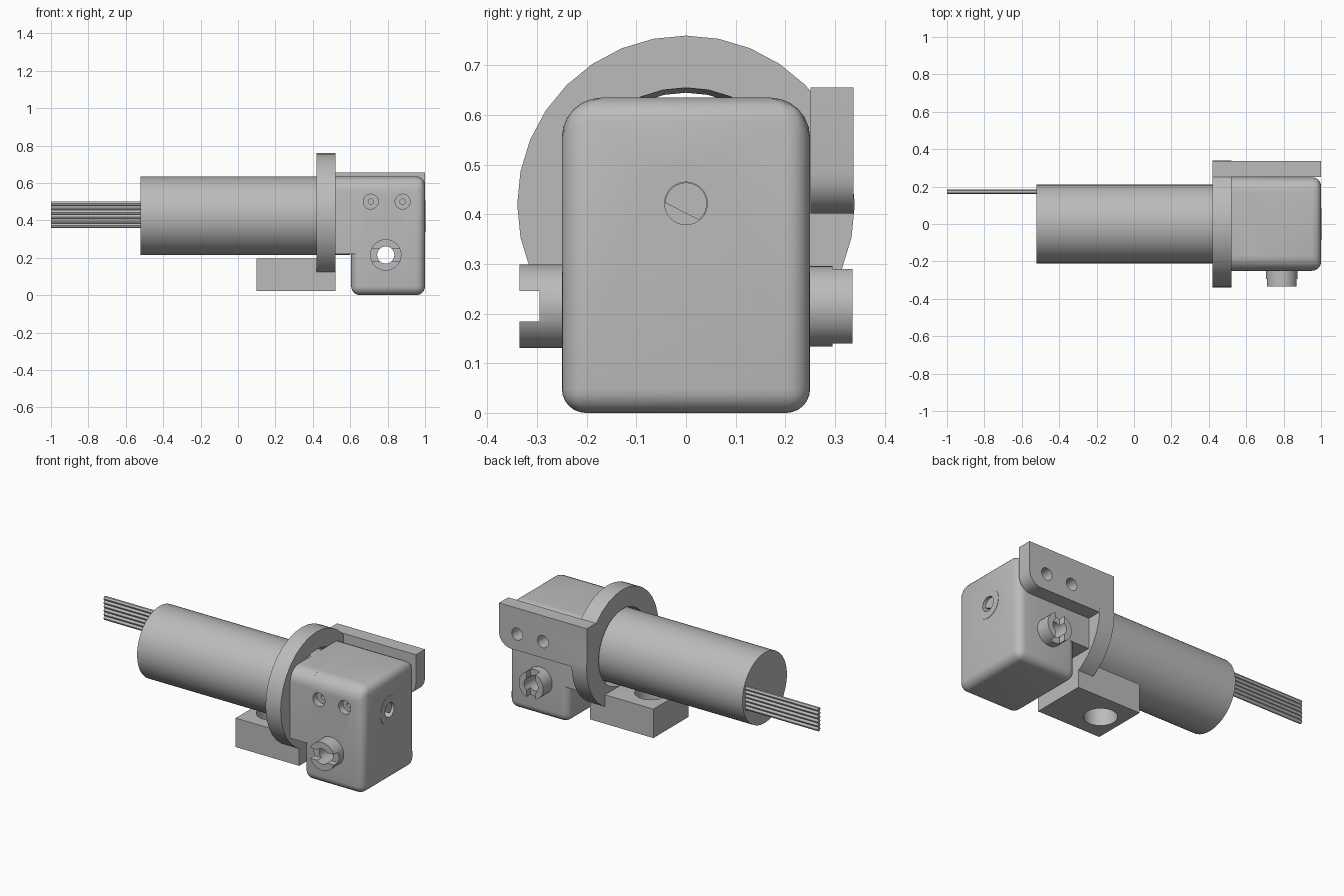
import bpy, bmesh, math
from mathutils import Matrix, Vector

if "Cube" in bpy.data.objects:
    bpy.data.objects.remove(bpy.data.objects["Cube"], do_unlink=True)

grey = bpy.data.materials.new("plain grey")
grey.use_nodes = True
grey.diffuse_color = (0.5, 0.5, 0.5, 1)
grey.node_tree.nodes["Principled BSDF"].inputs["Base Color"].default_value = (0.5, 0.5, 0.5, 1)

TURN = {"x": Matrix.Rotation(math.pi / 2, 4, "Y"),
        "y": Matrix.Rotation(-math.pi / 2, 4, "X"),
        "z": Matrix.Identity(4)}


def finish(name, bm):
    me = bpy.data.meshes.new(name)
    bmesh.ops.recalc_face_normals(bm, faces=bm.faces)
    bm.to_mesh(me)
    bm.free()
    me.materials.append(grey)
    ob = bpy.data.objects.new(name, me)
    bpy.context.collection.objects.link(ob)
    return ob


def rod(name, axis, start, end, r1, r2=None, sides=32):
    """Cylinder or cone between two points lying along one axis."""
    a, b = Vector(start), Vector(end)
    bm = bmesh.new()
    bmesh.ops.create_cone(bm, cap_ends=True, segments=sides, radius1=r1,
                          radius2=r1 if r2 is None else r2, depth=(b - a).length,
                          matrix=Matrix.Translation((a + b) / 2) @ TURN[axis])
    return finish(name, bm)


def bake(ob):
    """Replace the mesh by its modified result."""
    bpy.context.view_layer.update()
    dg = bpy.context.evaluated_depsgraph_get()
    me = bpy.data.meshes.new_from_object(ob.evaluated_get(dg))
    ob.modifiers.clear()
    ob.data = me


def block(name, lo, hi, weight=None, width=0.08):
    """Box between two corners; weight(edge) gives the rounding share."""
    lo, hi = Vector(lo), Vector(hi)
    bm = bmesh.new()
    size = Matrix.Diagonal((hi - lo).to_4d())
    size[3][3] = 1
    bmesh.ops.create_cube(bm, size=1, matrix=Matrix.Translation((lo + hi) / 2) @ size)
    if weight:
        layer = bm.edges.layers.float.new("bevel_weight_edge")
        for e in bm.edges:
            e[layer] = weight(e)
    ob = finish(name, bm)
    if weight:
        mod = ob.modifiers.new("rounding", "BEVEL")
        mod.limit_method = "WEIGHT"
        mod.width, mod.segments = width, 6
        bake(ob)
    return ob


def combine(ob, other, how="DIFFERENCE"):
    mod = ob.modifiers.new("join", "BOOLEAN")
    mod.operation, mod.solver, mod.object = how, "EXACT", other
    bake(ob)
    bpy.data.objects.remove(other, do_unlink=True)


def smooth(ob, angle=30):
    ob.data.shade_smooth()
    ob.data.set_sharp_from_angle(angle=math.radians(angle))


AXIS_Z = 0.425      # motor centre height
SHAFT_X, SHAFT_Z = 0.79, 0.215
SCREWS = (0.71, 0.88)


def along_x(e):
    return abs((e.verts[0].co - e.verts[1].co).x) > 0.01


def is_top(e):
    return min(v.co.z for v in e.verts) > 0.6


# Motor can
motor = rod("motor_can", "x", (-0.52, 0, AXIS_Z), (0.6, 0, AXIS_Z), 0.21, sides=64)
smooth(motor)

# Ribbon of lead wires
for i in range(6):
    z = 0.372 + i * 0.0235
    smooth(rod(f"lead_wire_{i + 1}", "x", (-1, 0.172, z), (-0.5, 0.172, z), 0.0122, sides=12))

# Gearbox housing with a shorter neck towards the motor
gearbox = block("gearbox", (0.605, -0.25, 0), (1, 0.25, 0.635),
                lambda e: 1 if along_x(e) and is_top(e) else 0.6)
neck = block("neck", (0.52, -0.25, 0.22), (0.66, 0.25, 0.635),
             lambda e: 1 if along_x(e) and is_top(e) else 0)
combine(gearbox, neck, "UNION")

# End cap outline and recess
combine(gearbox, rod("cap", "x", (0.96, 0, 0.422), (1.002, 0, 0.422), 0.085), "UNION")
combine(gearbox, rod("recess", "x", (0.95, 0, 0.422), (1.05, 0, 0.422), 0.043))

# Blind screw holes on both sides
for x in SCREWS:
    for s in (-1, 1):
        combine(gearbox, rod("hole", "y", (x, 0.21 * s, 0.5), (x, 0.3 * s, 0.5), 0.04))
    combine(gearbox, rod("pilot", "y", (x, -0.24, 0.5), (x, -0.15, 0.5), 0.014, sides=16))

# Output shaft bore
combine(gearbox, rod("bore", "y", (SHAFT_X, -0.4, SHAFT_Z), (SHAFT_X, 0.4, SHAFT_Z), 0.046))
smooth(gearbox)

# Flat-sided shaft inside the end recess
d_shaft = rod("d_shaft", "x", (0.94, 0, 0.422), (0.985, 0, 0.422), 0.042)
flat = block("flat", (0.9, -0.1, -0.1), (1.1, 0.1, -0.018))
flat.data.transform(Matrix.Translation((0, 0, 0.422)) @ Matrix.Rotation(math.radians(-27), 4, "X"))
combine(d_shaft, flat)
smooth(d_shaft)

# Slotted output hubs: level slot at the front, upright slot at the back
for name, s, r in (("front_hub", -1, 0.084), ("back_hub", 1, 0.081)):
    hub = rod(name, "y", (SHAFT_X, 0.23 * s, SHAFT_Z), (SHAFT_X, 0.335 * s, SHAFT_Z), r)
    combine(hub, rod("bore", "y", (SHAFT_X, -0.4, SHAFT_Z), (SHAFT_X, 0.4, SHAFT_Z), 0.046))
    w, h = (0.2, 0.031) if s < 0 else (0.031, 0.2)
    y = sorted((0.295 * s, 0.4 * s))
    combine(hub, block("slot", (SHAFT_X - w, y[0], SHAFT_Z - h), (SHAFT_X + w, y[1], SHAFT_Z + h)))
    smooth(hub)

# Mounting bracket: ring, foot and side plate in one piece
bracket = rod("mounting_bracket", "x", (0.42, 0, 0.42), (0.52, 0, 0.42), 0.34)
combine(bracket, block("foot", (0.1, -0.165, 0.022), (0.52, 0.165, 0.195)), "UNION")
plate = block("side_plate", (0.42, 0.251, 0.402), (1, 0.337, 0.655),
              lambda e: all(v.co.x > 0.9 and v.co.z < 0.5 for v in e.verts))
combine(bracket, plate, "UNION")
combine(bracket, rod("opening", "x", (0.41, 0, 0.42), (0.53, 0, 0.42), 0.224, 0.236))
combine(bracket, rod("foot_hole", "z", (0.23, 0, -0.1), (0.23, 0, 0.3), 0.09))
for x in SCREWS:
    combine(bracket, rod("hole", "y", (x, 0.2, 0.5), (x, 0.4, 0.5), 0.036))
smooth(bracket)
